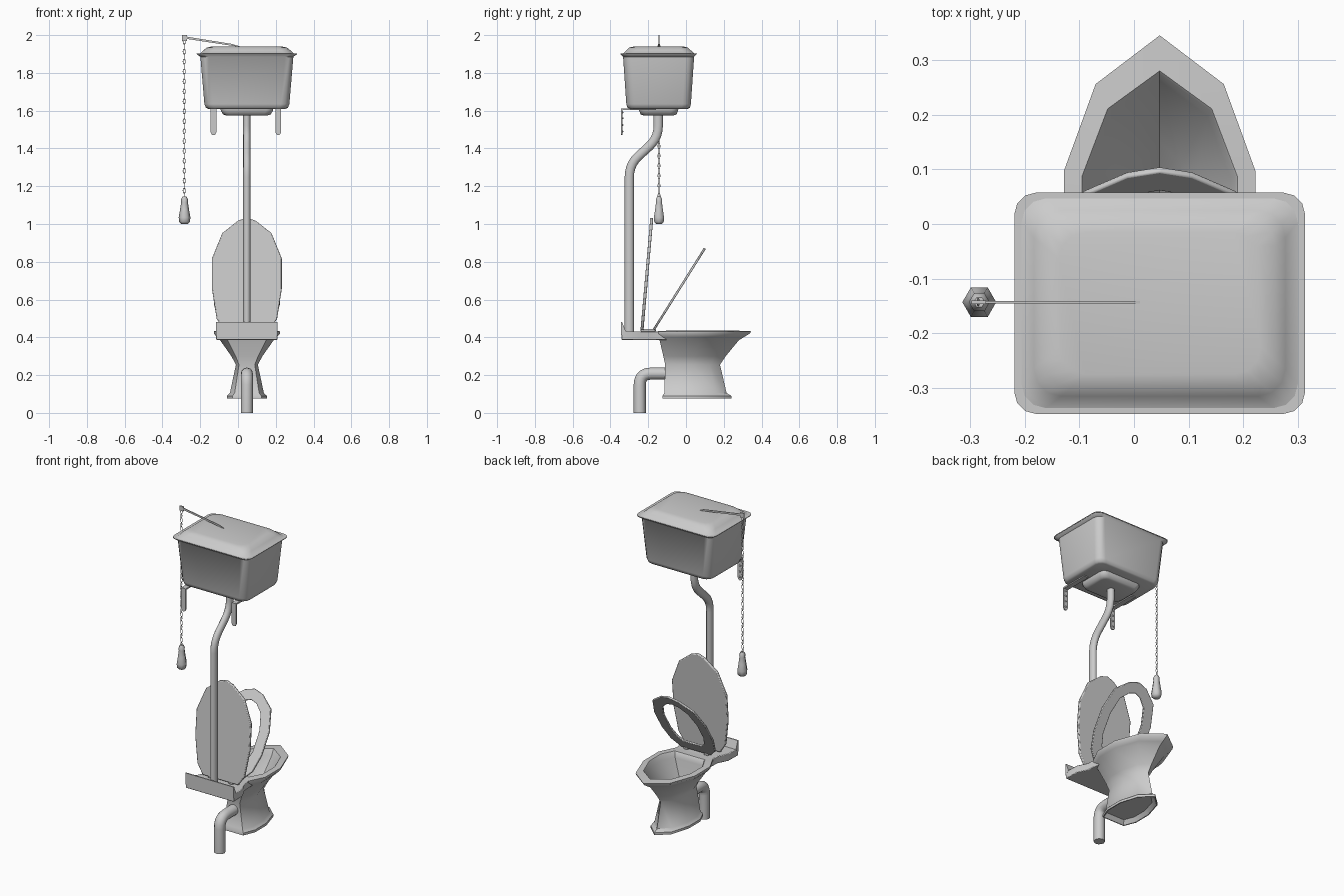
import bpy, bmesh, math
from mathutils import Vector, Matrix

if "Cube" in bpy.data.objects:
    bpy.data.objects.remove(bpy.data.objects["Cube"])

CX, TY = 0.047, -0.145      # shared centre line, tank centre depth


def finish(name, bm, loc=(0, 0, 0), rot=(0, 0, 0), angle=35, bevel=0):
    bmesh.ops.recalc_face_normals(bm, faces=bm.faces)
    me = bpy.data.meshes.new(name)
    bm.to_mesh(me)
    bm.free()
    ob = bpy.data.objects.new(name, me)
    bpy.context.collection.objects.link(ob)
    ob.location, ob.rotation_euler = loc, rot
    if bevel:
        m = ob.modifiers.new("bevel", 'BEVEL')
        m.width, m.segments = bevel, 2
    bpy.ops.object.select_all(action='DESELECT')
    ob.select_set(True)
    bpy.context.view_layer.objects.active = ob
    bpy.ops.object.shade_smooth_by_angle(angle=math.radians(angle))
    return ob


def loft(rings, cap=True, closed=False, bm=None):
    bm = bm or bmesh.new()
    vs = [[bm.verts.new(p) for p in r] for r in rings]
    n = len(vs[0])
    pairs = list(zip(vs, vs[1:])) + ([(vs[-1], vs[0])] if closed else [])
    for a, b in pairs:
        for i in range(n):
            j = (i + 1) % n
            bm.faces.new((a[i], a[j], b[j], b[i]))
    if cap and not closed:
        bm.faces.new(vs[0])
        bm.faces.new(vs[-1])
    return bm


def mirrored(half, z):
    """Half outline (x >= 0) to a full symmetric ring."""
    return [(x, y, z) for x, y in half] + [(-x, y, z) for x, y in reversed(half) if x > 1e-6]


def round_rect(z, hx, hy, r):
    pts = []
    for k, (sx, sy) in enumerate(((1, 1), (-1, 1), (-1, -1), (1, -1))):
        for i in range(4):
            a = math.pi / 2 * (k + i / 3)
            pts.append((sx * (hx - r) + r * math.cos(a), sy * (hy - r) + r * math.sin(a), z))
    return pts


def box(bm, c, s):
    bmesh.ops.create_cube(bm, size=1, matrix=Matrix.Translation(c) @ Matrix.Diagonal((*s, 1)))


def tube(name, corners, r, fillet, sx=1):
    """Round pipe in the yz plane with rounded bends."""
    P = [Vector((0, y, z)) for y, z in corners]
    path = [P[0]]
    for a, b, c in zip(P, P[1:], P[2:]):
        s, e = b + (a - b).normalized() * fillet, b + (c - b).normalized() * fillet
        for i in range(6):
            t = i / 5
            path.append(s * (1 - t) ** 2 + b * 2 * t * (1 - t) + e * t * t)
    path.append(P[-1])
    rings = []
    for i, p in enumerate(path):
        t = (path[min(i + 1, len(path) - 1)] - path[max(i - 1, 0)]).normalized()
        n = Vector((0, -t.z, t.y))
        rings.append([p + Vector((sx * r * math.cos(k * math.pi / 6), 0, 0)) + n * r * math.sin(k * math.pi / 6)
                      for k in range(12)])
    return finish(name, loft(rings), (CX, 0, 0), angle=50)


# Bowl and pedestal: one pointed outline lofted up the outside and down the inside
def bowl_ring(z, w, back, front):
    shape = [(0, 1), (.67, .82), (1, .5), (1, .2), (.72, 0)]
    return mirrored([(w * x, back + (front - back) * t) for x, t in shape], z)


bowl = [(.10, .085, -.105, .2), (.075, .1, -.12, .235), (.075, .106, -.125, .24), (.09, .106, -.125, .24),
        (.105, .09, -.115, .215), (.255, .058, -.11, .18), (.30, .082, -.12, .21),
        (.385, .142, -.14, .28), (.40, .158, -.145, .305), (.42, .175, -.15, .338),
        (.432, .175, -.15, .345), (.435, .142, -.105, .28), (.43, .138, -.1, .275),
        (.40, .13, -.095, .262), (.28, .06, -.07, .15), (.2, .03, -.05, .05)]
finish("bowl", loft([bowl_ring(*b) for b in bowl]), (CX, 0, 0), angle=40)

# Rear deck with raised back lip
deck = [(.125, -.1), (.13, -.19), (.16, -.25), (.163, -.342)]
bm = loft([mirrored(deck, .387), mirrored(deck, .432)])
finish("rear_deck", bm, (CX, 0, 0), bevel=.004)
lip = [(-.345, .41), (-.345, .48), (-.338, .48), (-.318, .43)]
finish("rear_lip", loft([[(x, y, z) for y, z in lip] for x in (-.163, .163)]), (CX, 0, 0))

# Raised cover
cover = [(.12, 0), (.16, .06), (.185, .22), (.185, .38), (.13, .515), (.045, .582), (0, .597)]
bm = loft([mirrored(cover, 0), mirrored(cover, .016)])
finish("cover", bm, (CX, -.225, .438), (math.radians(85), 0, 0), bevel=.005)

# Half-raised seat ring
outer = [(0, 0), (.1, 0), (.15, .06), (.175, .16), (.175, .3), (.14, .425), (.06, .49), (0, .508)]
inner = [(0, .07), (.06, .07), (.09, .1), (.112, .17), (.112, .29), (.085, .385), (.04, .43), (0, .443)]


def seat_ring(half, z):
    return [(x, y, z) for x, y in half] + [(-x, y, z) for x, y in reversed(half[1:-1])]


rings = [seat_ring(outer, 0), seat_ring(outer, .012), seat_ring(inner, .012), seat_ring(inner, 0)]
finish("seat", loft(rings, closed=True), (CX, -.165, .438), (math.radians(57.9), 0, 0), bevel=.003)

# Hinges
bm = bmesh.new()
for s in (-1, 1):
    box(bm, (s * .07, -.2, .438), (.03, .08, .014))
finish("hinges", bm, (CX, 0, 0), bevel=.004)

# Pipes
tube("waste_pipe", [(-.1, .208), (-.245, .208), (-.245, 0)], .032, .06)
tube("flush_pipe", [(-.147, 1.59), (-.147, 1.455), (-.3, 1.315), (-.3, .425)], .0245, .065, .8)

# Tank, its lid and the outlet boss
tank = [(1.61, .205, .155, .04), (1.615, .217, .165, .045), (1.635, .225, .171, .045),
        (1.885, .246, .188, .045), (1.897, .264, .2, .04), (1.902, .266, .2025, .04)]
finish("tank", loft([round_rect(*t) for t in tank]), (CX, TY, 0), angle=50)
lid = [(1.898, .266, .2025, .04), (1.904, .246, .186, .045), (1.92, .23, .17, .05),
       (1.934, .212, .155, .05), (1.94, .185, .13, .05)]
finish("tank_lid", loft([round_rect(*t) for t in lid]), (CX, TY, 0), angle=50)
boss = [(1.575, .11, .08, .03), (1.58, .126, .095, .035), (1.6, .138, .103, .035), (1.615, .14, .105, .035)]
finish("tank_outlet", loft([round_rect(*t) for t in boss]), (CX, TY, 0), angle=50)

# Wall brackets with screws
for side, x in (("left", -.13), ("right", .213)):
    bm = bmesh.new()
    half = [(0, 1.47), (.009, 1.473), (.015, 1.485), (.015, 1.612)]
    prof = [(a, z) for a, z in half] + [(-a, z) for a, z in reversed(half[1:])]
    loft([[(a, y, z) for a, z in prof] for y in (-.345, -.337)], bm=bm)
    box(bm, (0, -.25, 1.608), (.03, .18, .009))
    for z in (1.49, 1.525, 1.56, 1.59):
        bmesh.ops.create_uvsphere(bm, u_segments=8, v_segments=4, radius=.006,
                                  matrix=Matrix.Translation((0, -.337, z)))
    finish(side + "_bracket", bm, (x, 0, 0))

# Flush lever
bm = bmesh.new()
prof = [(.03, 1.934), (-.285, 1.982), (-.285, 1.994), (-.03, 1.953)]
loft([[(x, y, z) for x, z in prof] for y in (-.1455, -.1405)], bm=bm)
box(bm, (-.284, -.143, 1.985), (.026, .006, .03))
finish("flush_lever", bm)

# Pull chain: alternating oval links
bm = bmesh.new()
links, top, bottom = 32, 1.965, 1.15
for i in range(links):
    z = top + (bottom - top) * i / (links - 1)
    m = Matrix.Translation((-.285, -.143, z)) @ Matrix.Rotation(math.pi / 2 * (i % 2), 4, 'Z')
    rings = []
    for k in range(8):
        a = k * math.pi / 4
        rings.append([m @ Vector(((.006 + .002 * math.cos(b)) * math.cos(a), .002 * math.sin(b),
                                  (.0145 + .002 * math.cos(b)) * math.sin(a)))
                      for b in (0, math.pi / 2, math.pi, math.pi * 1.5)])
    loft(rings, closed=True, bm=bm)
finish("pull_chain", bm, angle=60)

# Pull handle: turned hexagonal knob
prof = [(.018, 1.0), (.029, 1.012), (.031, 1.035), (.024, 1.075), (.018, 1.115), (.019, 1.13), (.01, 1.146)]
rings = [[(r * math.cos(k * math.pi / 3), r * math.sin(k * math.pi / 3), z) for k in range(6)] for r, z in prof]
finish("pull_handle", loft(rings), (-.283, -.143, 0), angle=62)
